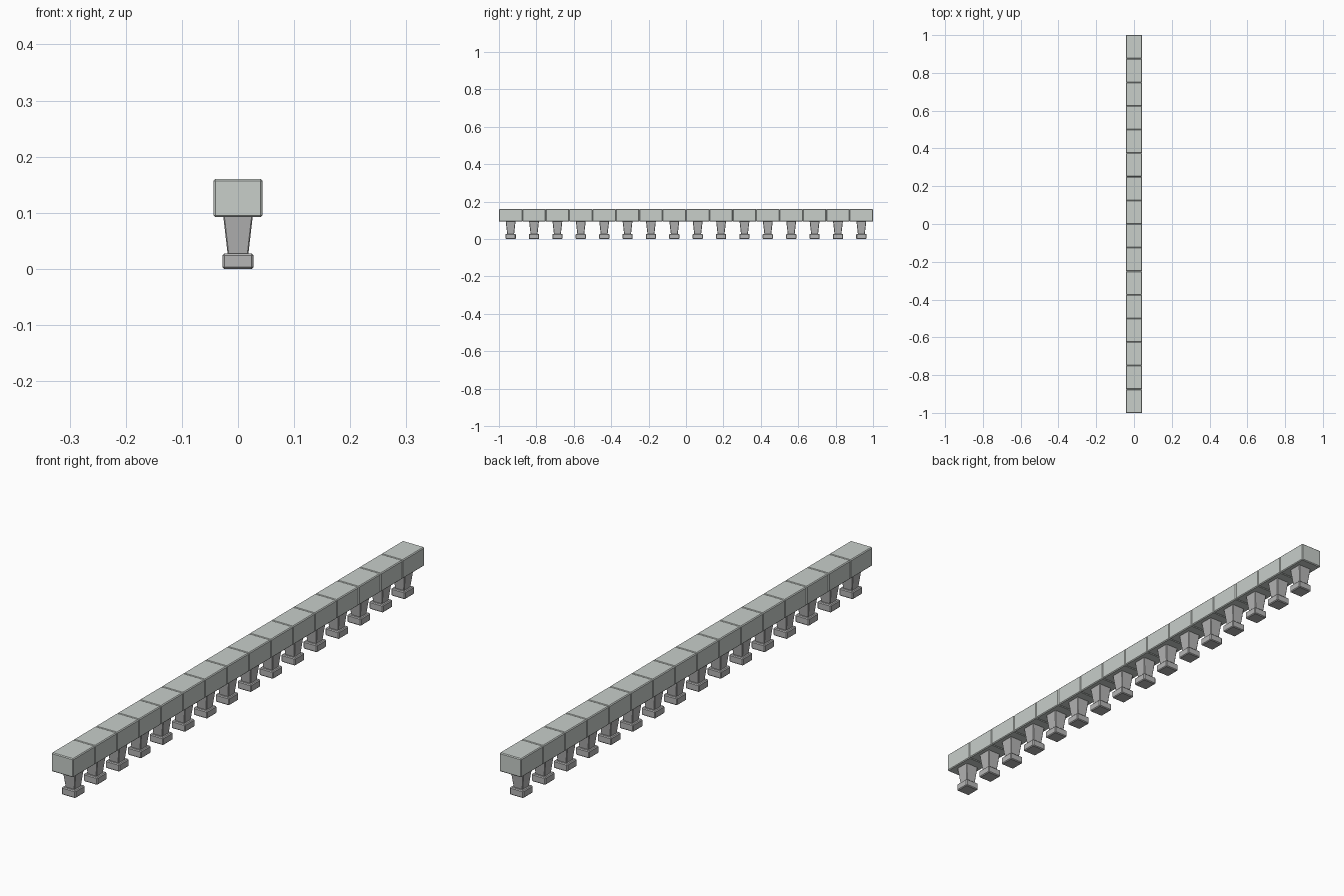
import bpy, bmesh

if "Cube" in bpy.data.objects:
    bpy.data.objects.remove(bpy.data.objects["Cube"])

COUNT = 16
PITCH = 2.0 / COUNT


def material(name, rgb):
    m = bpy.data.materials.new(name)
    m.diffuse_color = (*rgb, 1)
    m.use_nodes = True
    m.node_tree.nodes["Principled BSDF"].inputs["Base Color"].default_value = m.diffuse_color
    return m


cap_stone = material("cap_stone", (0.58, 0.62, 0.59))
post_stone = material("post_stone", (0.46, 0.46, 0.46))


def block(name, size_bottom, size_top, z0, z1, y, bevel, mat):
    """Chamfered box between z0 and z1 with separate bottom and top (x, y) sizes."""
    bm = bmesh.new()
    bmesh.ops.create_cube(bm, size=1)
    for v in bm.verts:
        sx, sy = size_top if v.co.z > 0 else size_bottom
        v.co = (v.co.x * sx, v.co.y * sy, z1 if v.co.z > 0 else z0)
    bmesh.ops.bevel(bm, geom=bm.edges[:], offset=bevel, segments=1,
                    profile=0.5, affect='EDGES')
    me = bpy.data.meshes.new(name)
    bm.to_mesh(me)
    bm.free()
    me.materials.append(mat)
    ob = bpy.data.objects.new(name, me)
    ob.location.y = y
    bpy.context.collection.objects.link(ob)
    return ob


for i in range(COUNT):
    y = -1 + PITCH * (i + 0.5)
    # rail block
    block(f"rail_block_{i + 1}", (0.087, PITCH), (0.087, PITCH),
          0.0925, 0.16, y, 0.003, cap_stone)
    # tapered post, widening towards the rail
    block(f"post_shaft_{i + 1}", (0.036, 0.036), (0.053, 0.053),
          0.022, 0.096, y, 0.002, post_stone)
    # square foot
    block(f"post_foot_{i + 1}", (0.055, 0.055), (0.055, 0.055),
          0.0, 0.027, y, 0.003, post_stone)
